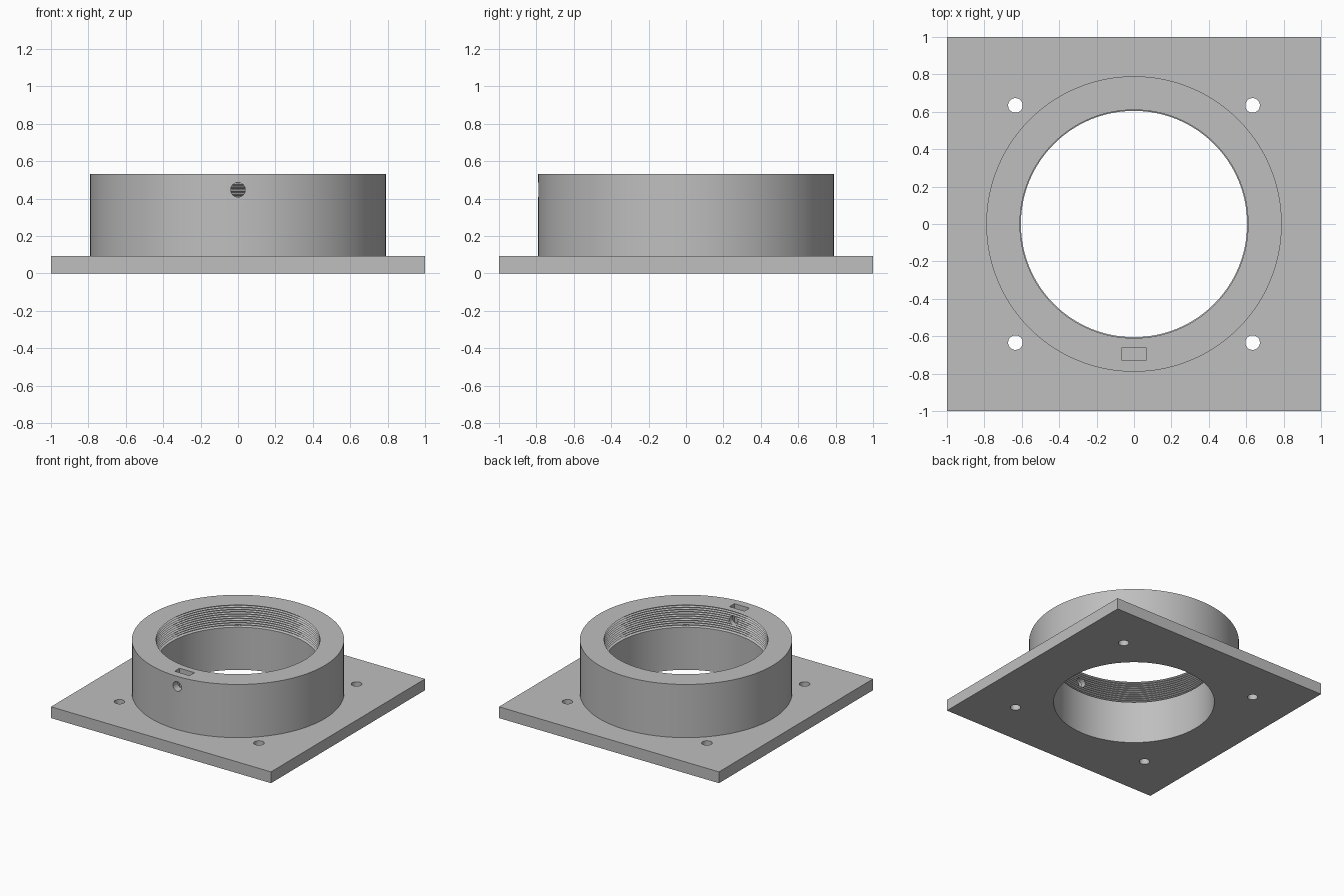
import bpy, bmesh, math
from mathutils import Matrix

PLATE_TOP, TOP = 0.093, 0.53
BORE, COLLAR = 0.605, 0.79
THREAD_START, THREADS = 0.35, 10

cube = bpy.data.objects.get("Cube")
if cube:
    bpy.data.objects.remove(cube, do_unlink=True)

grey = bpy.data.materials.new("grey plastic")
grey.use_nodes = True
colour = (0.52, 0.52, 0.52, 1)
grey.diffuse_color = colour
grey.node_tree.nodes["Principled BSDF"].inputs["Base Color"].default_value = colour


def finish(name, bm):
    bmesh.ops.recalc_face_normals(bm, faces=bm.faces)
    mesh = bpy.data.meshes.new(name)
    bm.to_mesh(mesh)
    bm.free()
    mesh.materials.append(grey)
    obj = bpy.data.objects.new(name, mesh)
    bpy.context.collection.objects.link(obj)
    return obj


def box(name, size, centre):
    bm = bmesh.new()
    bmesh.ops.create_cube(bm, size=1, matrix=Matrix.Translation(centre) @ Matrix.Diagonal((*size, 1)))
    return finish(name, bm)


def lathe(name, profile, segments=128):
    """Closed solid turned about z from (radius, height) pairs, capped at both ends."""
    bm = bmesh.new()
    rings = []
    for r, z in profile:
        rings.append([bm.verts.new((r * math.cos(a), r * math.sin(a), z))
                      for a in (2 * math.pi * i / segments for i in range(segments))])
    for low, high in zip(rings, rings[1:]):
        for i in range(segments):
            j = (i + 1) % segments
            bm.faces.new((low[i], low[j], high[j], high[i]))
    bm.faces.new(rings[0][::-1])
    bm.faces.new(rings[-1])
    return finish(name, bm)


def boolean(target, tool, operation):
    mod = target.modifiers.new(tool.name, "BOOLEAN")
    mod.operation, mod.solver, mod.object = operation, "EXACT", tool
    bpy.context.view_layer.objects.active = target
    bpy.ops.object.modifier_apply(modifier=mod.name)
    bpy.data.objects.remove(tool, do_unlink=True)


# Square flange with the round collar joined to it
mount = box("flange_mount", (2, 2, PLATE_TOP), (0, 0, PLATE_TOP / 2))
boolean(mount, lathe("collar", [(COLLAR, 0.03), (COLLAR, TOP)]), "UNION")

# Bore with a threaded upper part
pitch = (TOP - THREAD_START) / THREADS
profile = [(BORE, -0.1), (BORE, THREAD_START)]
for i in range(THREADS):
    z = THREAD_START + i * pitch
    profile += [(0.624, z + pitch * 0.4), (0.624, z + pitch * 0.6), (0.61, z + pitch)]
profile.append((0.61, TOP + 0.1))
boolean(mount, lathe("threaded_bore", profile), "DIFFERENCE")

# Bolt holes near the corners
for sx in (-1, 1):
    for sy in (-1, 1):
        hole = lathe("bolt_hole", [(0.039, -0.1), (0.039, 0.2)], 32)
        hole.data.transform(Matrix.Translation((sx * 0.634, sy * 0.634, 0)))
        boolean(mount, hole, "DIFFERENCE")

# Set screw hole through the front wall, and the nut slot above it
screw = lathe("screw_hole", [(0.039, 0.5), (0.039, 0.9)], 32)
screw.data.transform(Matrix.Translation((0, 0, 0.447)) @ Matrix.Rotation(math.pi / 2, 4, "X"))
boolean(mount, screw, "DIFFERENCE")
boolean(mount, box("nut_slot", (0.136, 0.064, 0.3), (0, -0.694, 0.53)), "DIFFERENCE")

# Smooth the round walls, keep the edges crisp
bpy.ops.object.select_all(action="DESELECT")
mount.select_set(True)
bpy.context.view_layer.objects.active = mount
bpy.ops.object.shade_smooth_by_angle(angle=math.radians(25))
